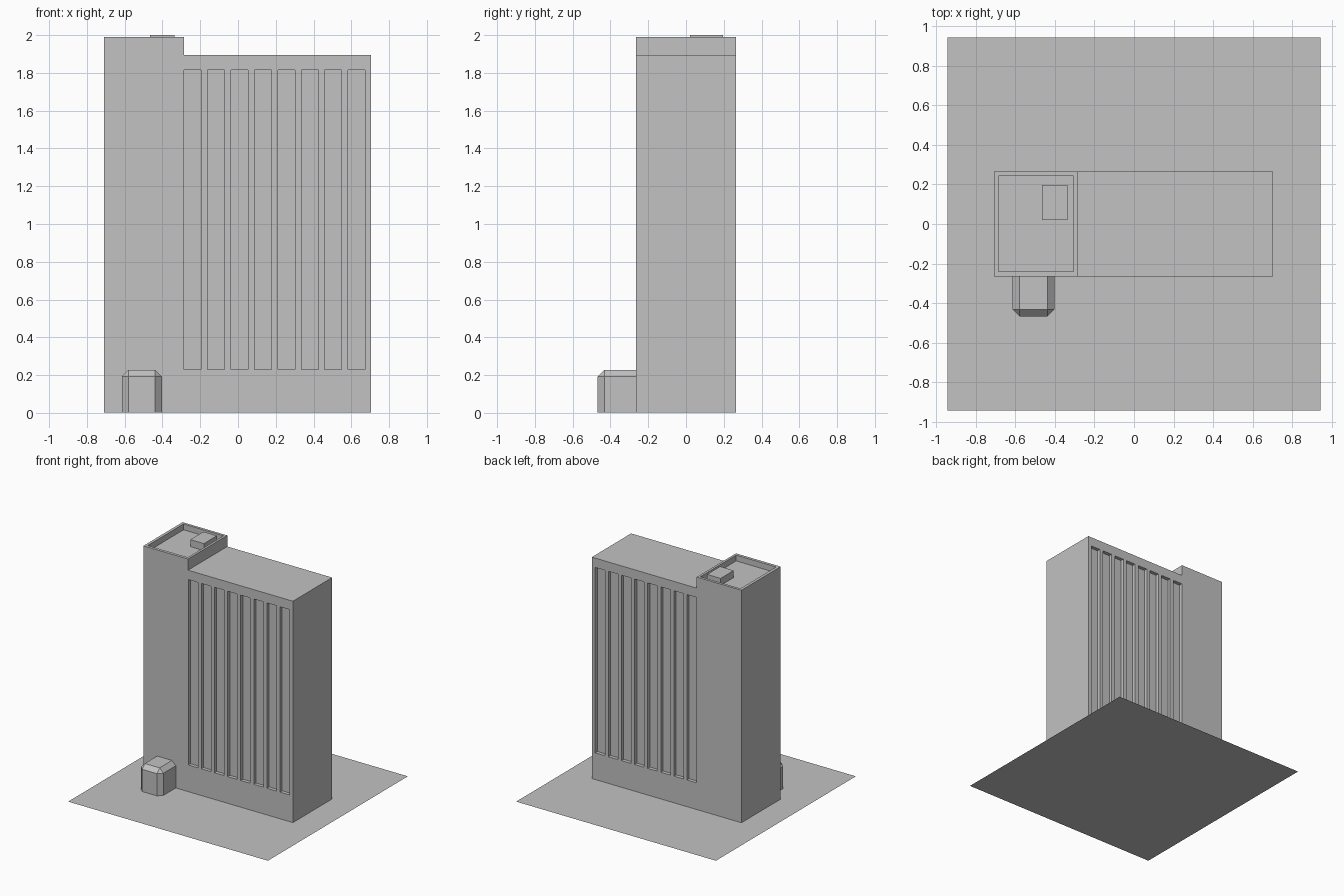
import bpy
import bmesh
from mathutils import Vector

if "Cube" in bpy.data.objects:
    bpy.data.objects.remove(bpy.data.objects["Cube"], do_unlink=True)

# Single concrete grey
grey = bpy.data.materials.new("concrete_grey")
grey.use_nodes = True
colour = (0.54, 0.54, 0.54, 1)
grey.diffuse_color = colour
grey.node_tree.nodes["Principled BSDF"].inputs["Base Color"].default_value = colour


def add_box(bm, lo, hi):
    """Add an axis-aligned box between two corners."""
    lo, hi = Vector(lo), Vector(hi)
    verts = bmesh.ops.create_cube(bm, size=1)["verts"]
    for v in verts:
        v.co = (lo + hi) / 2 + v.co * (hi - lo)
    return verts


def make_object(name, bm):
    mesh = bpy.data.meshes.new(name)
    bmesh.ops.recalc_face_normals(bm, faces=bm.faces)
    bm.to_mesh(mesh)
    bm.free()
    mesh.materials.append(grey)
    obj = bpy.data.objects.new(name, mesh)
    bpy.context.collection.objects.link(obj)
    return obj


LEFT, STEP, RIGHT = -0.71, -0.287, 0.705
DEPTH, TOWER_TOP, BLOCK_TOP = 0.265, 1.99, 1.895
BASE = 0.002

# Flat ground sheet
bm = bmesh.new()
bmesh.ops.create_grid(bm, x_segments=1, y_segments=1, size=0.945)
make_object("ground_sheet", bm)

# Stepped building body, extruded front to back
bm = bmesh.new()
outline = [(LEFT, BASE), (RIGHT, BASE), (RIGHT, BLOCK_TOP),
           (STEP, BLOCK_TOP), (STEP, TOWER_TOP), (LEFT, TOWER_TOP)]
face = bm.faces.new([bm.verts.new((x, -DEPTH, z)) for x, z in outline])
extruded = bmesh.ops.extrude_face_region(bm, geom=[face])["geom"]
for v in extruded:
    if isinstance(v, bmesh.types.BMVert):
        v.co.y = DEPTH
building = make_object("building_body", bm)

# Cutters: tall window slots on both faces and the sunken tower roof
bm = bmesh.new()
for i in range(8):
    x = STEP + 0.002 + i * 0.124
    for side in (-1, 1):
        y0, y1 = sorted((side * (DEPTH - 0.03), side * (DEPTH + 0.05)))
        add_box(bm, (x, y0, 0.23), (x + 0.09, y1, 1.815))
add_box(bm, (-0.685, -0.24, 1.94), (-0.307, 0.243, 2.1))
cutter = make_object("recess_cutter", bm)
cutter.hide_render = True

cut = building.modifiers.new("recesses", "BOOLEAN")
cut.operation = "DIFFERENCE"
cut.solver = "EXACT"
cut.object = cutter
bpy.context.view_layer.update()
bpy.context.view_layer.objects.active = building
bpy.ops.object.modifier_apply(modifier=cut.name)
bpy.data.objects.remove(cutter, do_unlink=True)

# Small plant box on the tower roof
bm = bmesh.new()
add_box(bm, (-0.465, 0.02, 1.94), (-0.337, 0.197, 2.0))
make_object("roof_box", bm)

# Entrance porch with chamfered front and top edges
bm = bmesh.new()
add_box(bm, (-0.615, -0.468, BASE), (-0.403, -DEPTH, 0.228))
edges = []
for e in bm.edges:
    mid = (e.verts[0].co + e.verts[1].co) / 2
    at_wall = mid.y > -DEPTH - 0.001
    at_floor = mid.z < BASE + 0.001
    if not at_wall and not at_floor:
        edges.append(e)
bmesh.ops.bevel(bm, geom=edges, offset=0.036, segments=1, affect="EDGES")
make_object("entrance_porch", bm)
